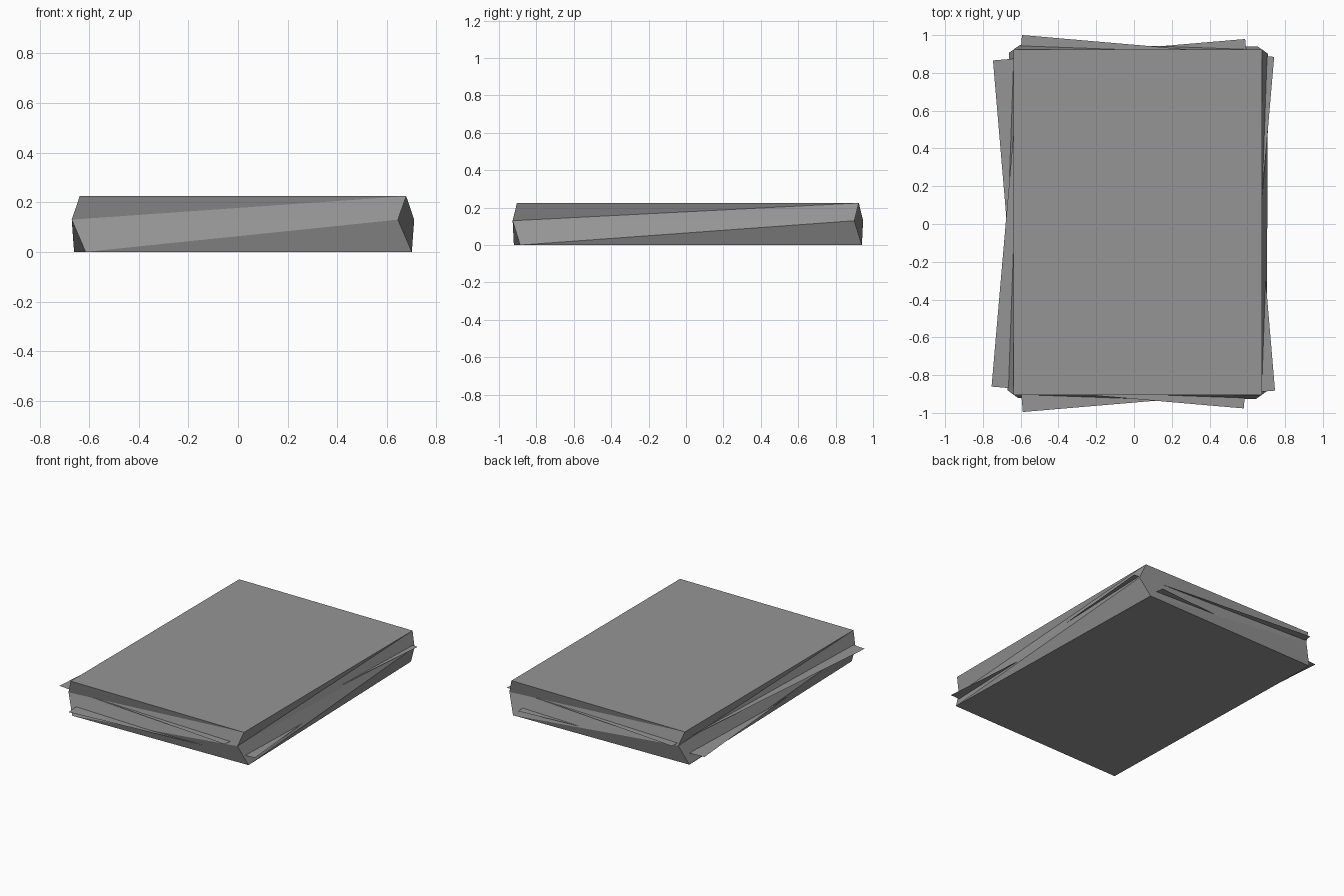
import bpy, bmesh
from math import radians
from mathutils import Matrix, Vector

cube = bpy.data.objects.get("Cube")
if cube:
    bpy.data.objects.remove(cube, do_unlink=True)

# One grey for everything
grey = bpy.data.materials.new("plain_grey")
grey.use_nodes = True
colour = (0.3, 0.3, 0.3, 1)
grey.diffuse_color = colour
grey.node_tree.nodes["Principled BSDF"].inputs["Base Color"].default_value = colour


def add_object(name, bm):
    mesh = bpy.data.meshes.new(name)
    bm.to_mesh(mesh)
    bm.free()
    mesh.materials.append(grey)
    obj = bpy.data.objects.new(name, mesh)
    bpy.context.collection.objects.link(obj)
    return obj


def rectangle(bm, centre, half, angle):
    """Four corners of a level rectangle, turned about its centre."""
    turn = Matrix.Rotation(radians(angle), 3, "Z")
    signs = ((-1, -1), (1, -1), (1, 1), (-1, 1))
    return [bm.verts.new(Vector(centre) + turn @ Vector((sx * half[0], sy * half[1], 0)))
            for sx, sy in signs]


# Twisted slab: three stacked rectangles joined by triangles
bm = bmesh.new()
half = (0.658, 0.914)
rings = [rectangle(bm, (0.02, 0.01, z), half, angle)
         for z, angle in ((0, 1.45), (0.13, -2.05), (0.225, 0))]
for lower, upper in zip(rings, rings[1:]):
    for i in range(4):
        j = (i + 1) % 4
        bm.faces.new((lower[i], lower[j], upper[j]))
        bm.faces.new((lower[i], upper[j], upper[i]))
bm.faces.new(rings[0][::-1])
bm.faces.new(rings[-1])
bmesh.ops.recalc_face_normals(bm, faces=bm.faces)
add_object("twisted_slab", bm)

# Loose sheets poking out of the sides
for name, centre, angle in (("lower_sheet", (0, -0.008, 0.06), 4.85),
                            ("upper_sheet", (-0.006, 0.012, 0.145), -4.95)):
    bm = bmesh.new()
    bm.faces.new(rectangle(bm, centre, (0.67, 0.934), angle))
    add_object(name, bm)
